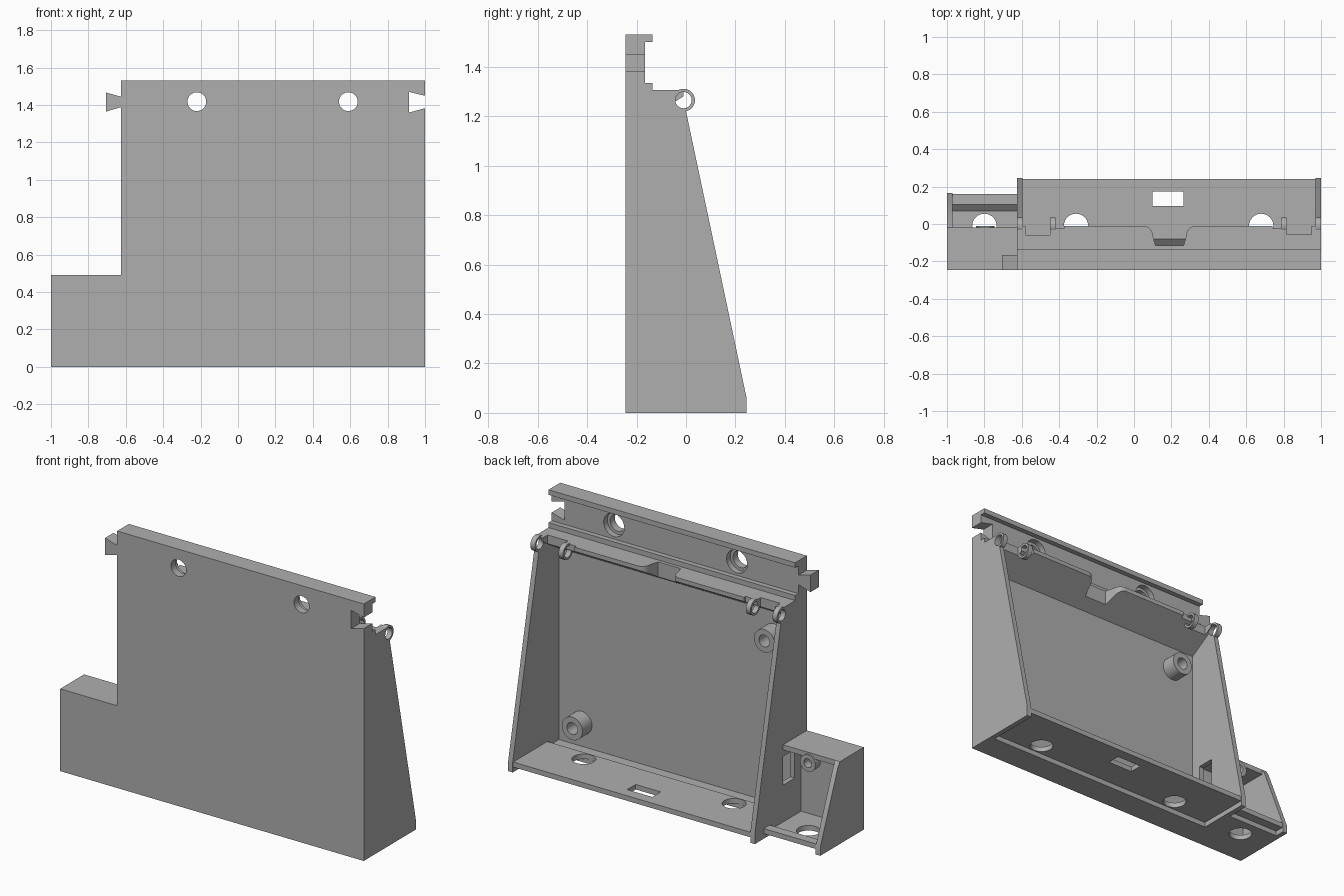
import bpy, bmesh, math

if "Cube" in bpy.data.objects:
    bpy.data.objects.remove(bpy.data.objects["Cube"])

grey = bpy.data.materials.new("plain_grey")
grey.use_nodes = True
tone = (0.43, 0.43, 0.43, 1)
grey.diffuse_color = tone
grey.node_tree.nodes["Principled BSDF"].inputs["Base Color"].default_value = tone


def prism(name, pts, axis, a, b):
    """Extrude a 2D outline (remaining axes in order) along an axis."""
    def place(p, h):
        co = list(p)
        co.insert("xyz".index(axis), h)
        return co
    bm = bmesh.new()
    low = [bm.verts.new(place(p, a)) for p in pts]
    high = [bm.verts.new(place(p, b)) for p in pts]
    bm.faces.new(low)
    bm.faces.new(high)
    n = len(pts)
    for i in range(n):
        j = (i + 1) % n
        bm.faces.new((low[i], low[j], high[j], high[i]))
    bmesh.ops.recalc_face_normals(bm, faces=bm.faces)
    mesh = bpy.data.meshes.new(name)
    bm.to_mesh(mesh)
    bm.free()
    mesh.materials.append(grey)
    obj = bpy.data.objects.new(name, mesh)
    bpy.context.collection.objects.link(obj)
    return obj


def arc(cx, cy, r, start, end, n):
    return [(cx + r * math.cos(math.radians(start + (end - start) * i / n)),
             cy + r * math.sin(math.radians(start + (end - start) * i / n)))
            for i in range(n + 1)]


def rod(name, centre, r, axis, a, b):
    return prism(name, arc(*centre, r, 0, 360, 40)[:-1], axis, a, b)


def box(name, x0, x1, y0, y1, z0, z1):
    return prism(name, [(x0, y0), (x1, y0), (x1, y1), (x0, y1)], "z", z0, z1)


def cut(obj, *cutters):
    for c in cutters:
        mod = obj.modifiers.new("cut", "BOOLEAN")
        mod.operation = "DIFFERENCE"
        mod.solver = "EXACT"
        mod.object = c
        bpy.context.view_layer.objects.active = obj
        bpy.ops.object.modifier_apply(modifier=mod.name)
        bpy.data.objects.remove(c)
    return obj


FRONT, L, R, T = -0.245, -0.625, 1.0, 0.03
HINGE = (-0.01, 1.265)

# Front panel with top rail and gusseted shelf
panel = prism("front_panel", [
    (FRONT, 0), (-0.19, 0), (-0.19, 1.17), (-0.01, 1.28), (-0.01, 1.305),
    (-0.135, 1.305), (-0.135, 1.335), (-0.165, 1.335), (-0.165, 1.5),
    (-0.135, 1.5), (-0.135, 1.53), (FRONT, 1.53)], "x", L, R)

# Rounded gap in the middle of the shelf
gap = arc(0.05, -0.06, 0.05, 90, 0, 8) + [(0.115, -0.115), (0.265, -0.115)]
gap += arc(0.33, -0.06, 0.05, 180, 90, 8) + [(0.33, 0.1), (0.05, 0.1)]
cut(panel, prism("gap", gap, "z", 1.1, 1.4))

# Hinge pockets and stepped shelf ends
for x0, x1, y in ((-0.58, -0.45, -0.06), (-0.46, -0.375, -0.025),
                  (0.815, 0.95, -0.055), (0.74, 0.82, -0.025)):
    cut(panel, box("pocket", x0, x1, y, 0.1, 1.1, 1.4))

# Counterbored mounting holes
for x in (-0.22, 0.59):
    cut(panel, rod("bore", (x, 1.418), 0.05, "y", -0.3, 0),
        rod("counterbore", (x, 1.418), 0.068, "y", -0.2, -0.1))

# Dovetail socket and matching tab
cut(panel, prism("socket", [(0.915, 1.36), (0.915, 1.47), (1.01, 1.447), (1.01, 1.386)],
                 "y", -0.3, -0.1))
prism("dovetail_tab", [(-0.705, 1.365), (-0.705, 1.467), (-0.62, 1.443), (-0.62, 1.39)],
      "y", FRONT, -0.165)

# Sloped side walls
for name, x in (("right_wall", L), ("left_wall", R - T)):
    wall = prism(name, [(FRONT, 0), (0.245, 0), (0.245, 0.06), (0, 1.22),
                        (-0.01, 1.305), (FRONT, 1.305)], "x", x, x + T)
    cut(wall, rod("bore", HINGE, 0.033, "x", x - 0.1, x + 0.1))
    # keep the panel clear of the hinge bore
    cut(panel, rod("bore", HINGE, 0.033, "x", x - 0.01, x + T + 0.01))
    if x == L:
        cut(wall, box("window", x - 0.1, x + 0.1, -0.13, -0.02, 0.25, 0.42))

# Hinge rings
for i, x in enumerate((L, -0.45, 0.785, R - T)):
    cut(rod(f"hinge_ring_{i}", HINGE, 0.046, "x", x, x + T),
        rod("bore", HINGE, 0.033, "x", x - 0.1, x + 0.1))


def stepped_floor(name, x0, x1, step, back):
    return prism(name, [
        (FRONT, 0), (step + 0.035, 0), (step + 0.035, T), (back, T), (back, 2 * T),
        (step + 0.035, 2 * T), (step, T), (FRONT, T)], "x", x0, x1)


# Main floor with round holes and slot
floor = stepped_floor("main_floor", L + 0.01, R - 0.01, -0.115, 0.24)
for x in (-0.31, 0.68):
    cut(floor, rod("hole", (x, -0.01), 0.065, "z", -0.1, 0.2))
cut(floor, box("slot", 0.1, 0.265, 0.095, 0.175, -0.1, 0.2))

# Screw bosses on the back of the panel
for i, c in enumerate(((0.82, 0.17), (-0.445, 1.03))):
    cut(rod(f"screw_boss_{i}", c, 0.068, "y", -0.2, -0.1),
        rod("bore", c, 0.035, "y", -0.185, 0))

# Side compartment
box("compartment_front", -1, L, FRONT, -0.19, 0, 0.49)
box("compartment_top", -1, L, FRONT, -0.02, 0.46, 0.49)
prism("compartment_wall", [(FRONT, 0), (0.165, 0), (0.165, 0.05), (0.0, 0.46),
                           (-0.02, 0.49), (FRONT, 0.49)], "x", -1, -1 + T)
cut(stepped_floor("compartment_floor", -0.99, L + 0.01, 0.07, 0.16),
    rod("hole", (-0.8, -0.01), 0.065, "z", -0.1, 0.2))
cut(rod("compartment_lug", (-0.795, 0.43), 0.05, "y", -0.06, -0.01),
    rod("bore", (-0.795, 0.43), 0.026, "y", -0.1, 0.1))

# Smooth the round parts, keep edges sharp
for obj in bpy.context.scene.objects:
    obj.select_set(obj.type == "MESH")
bpy.ops.object.shade_smooth_by_angle(angle=math.radians(25))
